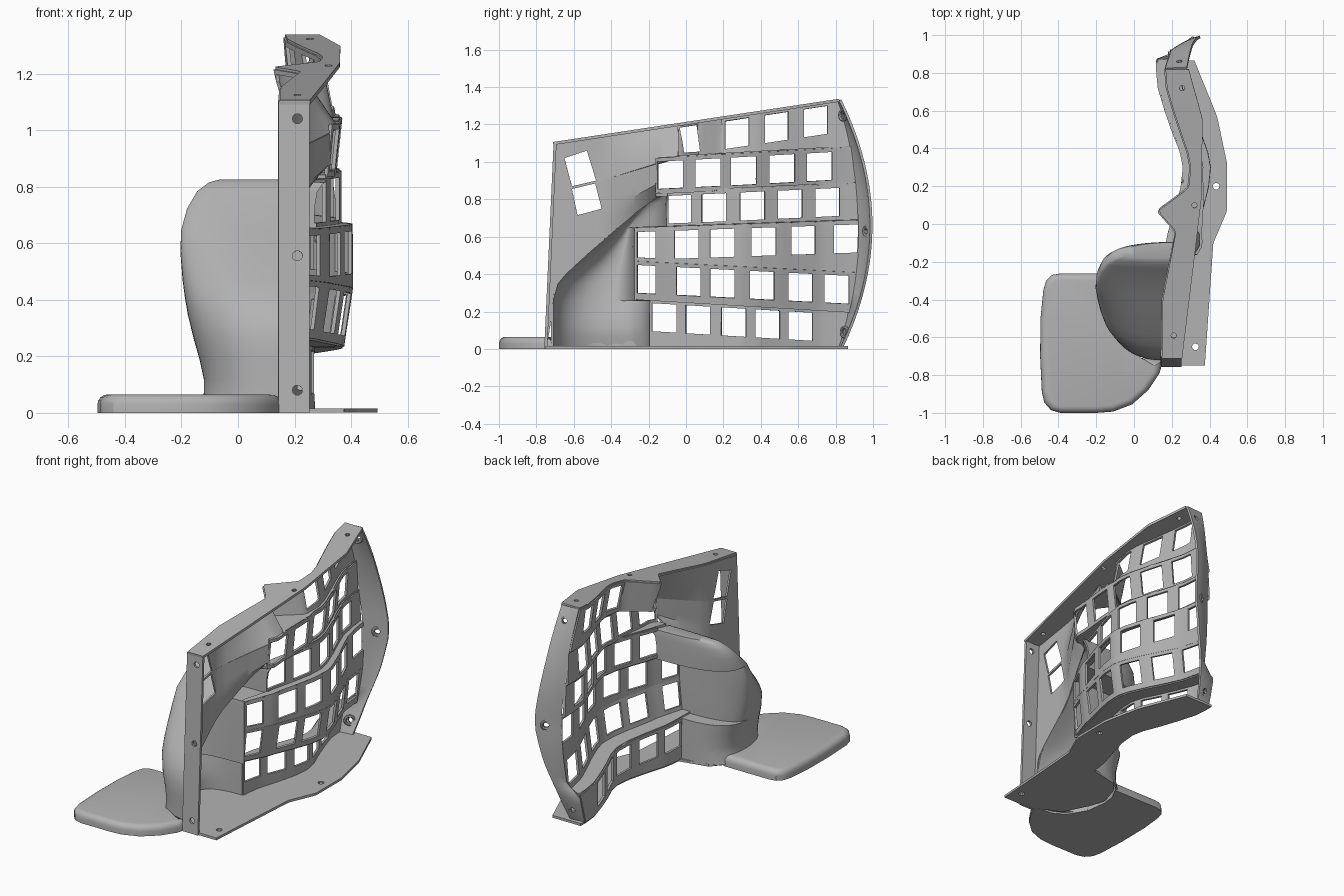
import bpy, bmesh, math
from mathutils import Vector

cube = bpy.data.objects.get("Cube")
if cube:
    bpy.data.objects.remove(cube, do_unlink=True)

grey = bpy.data.materials.new("plain_grey")
grey.use_nodes = True
grey.diffuse_color = (0.45, 0.45, 0.45, 1)
grey.node_tree.nodes["Principled BSDF"].inputs["Base Color"].default_value = grey.diffuse_color


def interp(pts, t):
    """Piecewise linear lookup."""
    if t <= pts[0][0]:
        return pts[0][1]
    for (a, p), (b, q) in zip(pts, pts[1:]):
        if t <= b:
            return p + (q - p) * (t - a) / (b - a)
    return pts[-1][1]


def finish(name, bm, thickness=0.0, angle=30):
    bmesh.ops.remove_doubles(bm, verts=bm.verts, dist=0.0005)
    bmesh.ops.recalc_face_normals(bm, faces=bm.faces)
    mesh = bpy.data.meshes.new(name)
    bm.to_mesh(mesh)
    bm.free()
    mesh.materials.append(grey)
    ob = bpy.data.objects.new(name, mesh)
    bpy.context.collection.objects.link(ob)
    bpy.ops.object.select_all(action='DESELECT')
    ob.select_set(True)
    bpy.context.view_layer.objects.active = ob
    if thickness:
        mod = ob.modifiers.new("thickness", 'SOLIDIFY')
        mod.thickness = thickness
        mod.offset = 0
        bpy.ops.object.modifier_apply(modifier=mod.name)
    bpy.ops.object.shade_smooth_by_angle(angle=math.radians(angle))


def sheet(bm, fn, nu, nv):
    """Grid surface from fn(u, v)."""
    g = [[bm.verts.new(fn(i / nu, j / nv)) for j in range(nv + 1)] for i in range(nu + 1)]
    for i in range(nu):
        for j in range(nv):
            bm.faces.new((g[i][j], g[i + 1][j], g[i + 1][j + 1], g[i][j + 1]))


def cut(bm, pts, a, b):
    """Cut a convex opening, drawn in the plane of coordinates a and b."""
    lo = [min(p[k] for p in pts) for k in (0, 1)]
    hi = [max(p[k] for p in pts) for k in (0, 1)]

    def touching():
        return [f for f in bm.faces if all(
            min(v.co[c] for v in f.verts) <= hi[k] and max(v.co[c] for v in f.verts) >= lo[k]
            for k, c in enumerate((a, b)))]

    edges = list(zip(pts, pts[1:] + pts[:1]))
    for p, q in edges:
        faces = touching()
        geom = set(faces)
        for f in faces:
            geom.update(f.edges)
            geom.update(f.verts)
        co, no = Vector(), Vector()
        co[a], co[b] = p
        no[a], no[b] = q[1] - p[1], p[0] - q[0]
        bmesh.ops.bisect_plane(bm, geom=list(geom), plane_co=co, plane_no=no.normalized())
    gone = []
    for f in touching():
        c = f.calc_center_median()
        s = [(q[0] - p[0]) * (c[b] - p[1]) - (q[1] - p[1]) * (c[a] - p[0]) for p, q in edges]
        if min(s) > 0 or max(s) < 0:
            gone.append(f)
    bmesh.ops.delete(bm, geom=gone, context='FACES')


def hole(bm, x, y, a, b, r=0.018):
    cut(bm, [(x + r * math.cos(k * math.pi / 5), y + r * math.sin(k * math.pi / 5))
             for k in range(10)], a, b)


# Shared curves of the wall
BASE = [(-.75, .147), (-.4, .152), (-.05, .22), (.1, .265), (.2, .29), (.3, .3), (.38, .285),
        (.45, .26), (.6, .21), (.72, .175), (.84, .165)]
WEIGHT = [(-.5, 0), (-.1, 1), (.5, 1), (.95, .5)]
FLAT = [(0, 0)]
SPIKE = [(-.04, 0), (.07, -.13), (.19, 0)]
SCOOP = [(-.45, 0), (-.25, .05), (-.12, .09), (0, .06), (.25, 0)]
TAIL = [(.4, 0), (.8, -.02)]


def wall_x(y, offset, bump=FLAT):
    return interp(BASE, y) + offset * interp(WEIGHT, y) + interp(bump, y)


def swell_x(y, amount):
    return wall_x(y, .05 * amount) + amount * interp(SCOOP, y)


def top_z(y):
    return 1.1 + .151 * (y + .7)


def rear_y(z):
    return .99 - .37 * (z - .66) ** 2


def wall_end(z):
    return rear_y(z) - .06 * max(0, 1 - ((z - .66) / .68) ** 2) - .005


def line(za, zb):
    return lambda y: za + (zb - za) * (y + .27) / 1.17


# Window rows: lower and upper x offset, start, window starts, window width, bump
L = [line(.01, .01), line(.27, .2), line(.47, .41), line(.645, .685),
     line(.83, .885), line(1.015, 1.08), top_z]
ROWS = [
    (-.035, -.035, -.19, (-.18, .0, .19, .37, .545), .13, TAIL),
    (.07, .1, -.27, (-.26, -.05, .13, .34, .545, .74), .13, FLAT),
    (.1, .1, -.27, (-.26, -.06, .13, .35, .56, .79), .13, FLAT),
    (.06, .06, -.1, (-.1, .085, .29, .49, .69), .13, FLAT),
    (.04, .06, -.16, (-.15, .05, .24, .445, .645), .135, SCOOP),
    (.04, .0, -.05, (-.015, .21, .42, .63), .125, SPIKE)]


def row_point(k, u, v, offset, start):
    y = start + u * (.9 - start)
    z = L[k](y) * (1 - v) + L[k + 1](y) * v
    y = start + u * (wall_end(z) - start)
    z = L[k](y) * (1 - v) + L[k + 1](y) * v
    return Vector((wall_x(y, offset, ROWS[k][5]), y, z))


for k, (o0, o1, start, windows, width, bump) in enumerate(ROWS):
    bm = bmesh.new()
    sheet(bm, lambda u, v: row_point(k, u, v, o0 + (o1 - o0) * v, start), 48, 4)
    for n, y in enumerate(windows):
        w = width - (.03 if k in (1, 2, 5) and n == 0 else 0)
        quad = []
        for yy, up in ((y, 0), (y + w, 0), (y + w, 1), (y, 1)):
            lo, hi = L[k](yy) + .02, L[k + 1](yy) - .02
            lo = max(lo, hi - .15)
            quad.append((yy - (.02 * up if k == 5 and n == 0 else 0), hi if up else lo))
        cut(bm, quad, 1, 2)
    if k < 5 and ROWS[k + 1][0] != o1:
        # ledge up to the next row
        after = ROWS[k + 1]
        first = after[2] if k == 4 else min(start, after[2])
        sheet(bm, lambda u, v: row_point(k, u, 1, o1, first).lerp(
            row_point(k + 1, u, 0, after[0], first), v), 48, 1)
    finish("window_row_%d" % (k + 1), bm, .014)

# Front panel above the bulge, swelling outward towards the windows
OPENING = [(-.74, .0), (-.715, .33), (-.65, .4), (-.4, .62), (-.27, .73), (-.16, .81)]


def crease(y):
    return interp([(-.45, .9), (-.05, 1.02)], y)


def panel_point(u, end, lower, upper, v, swell):
    y = -.745 + u * (end + .745)
    z = lower(y) * (1 - v) + upper(y) * v
    return Vector((swell_x(y, swell), y + .045 * z * (1 - u) ** 4, z))


def upper_point(u, v):
    return panel_point(u, -.045, crease, top_z, v, 1 - v)


bm = bmesh.new()
sheet(bm, lambda u, v: panel_point(u, -.16, lambda y: interp(OPENING, y), crease, v,
                                   min(1, .4 + 1.5 * v)), 40, 5)
sheet(bm, upper_point, 40, 4)
# side of the recess beside the spike
sheet(bm, lambda u, v: upper_point(1, v).lerp(row_point(5, 0, v, .04 * (1 - v), -.045), u), 1, 4)
cut(bm, [(-.65, 1.02), (-.53, 1.06), (-.48, .9), (-.61, .87)], 1, 2)
cut(bm, [(-.61, .855), (-.485, .885), (-.45, .75), (-.58, .715)], 1, 2)
finish("front_panel", bm, .012)

# Hollow bulge: rings of height, outermost x, front y, middle y, rear y, rear x
RINGS = [(.01, -.13, -.715, -.42, -.19, .165), (.07, -.115, -.715, -.42, -.19, .165),
         (.12, -.115, -.715, -.42, -.19, .165), (.19, -.13, -.715, -.41, -.19, .165),
         (.26, -.15, -.715, -.4, -.19, .165), (.26, -.15, -.715, -.4, -.27, .235),
         (.35, -.172, -.69, -.39, -.27, .235), (.41, -.182, -.64, -.38, -.27, .235),
         (.47, -.19, -.58, -.36, -.27, .235), (.57, -.198, -.46, -.33, -.27, .235),
         (.645, -.195, -.375, -.31, -.27, .235), (.645, -.195, -.375, -.31, -.1, .27),
         (.72, -.175, -.285, -.255, -.1, .27), (.78, -.14, -.23, -.21, -.1, .28),
         (.81, -.1, -.2, -.185, -.1, .3), (.82, -.06, -.18, -.17, -.1, .31)]
bm = bmesh.new()
N = 14
loops = []
for z, xl, yf, yc, yr, xe in RINGS:
    xf = swell_x(yf, .4)
    pts = []
    for i in range(2 * N + 1):
        t = math.pi / 2 * i / N
        s, c = abs(math.sin(t)), abs(math.cos(t))
        if i <= N:
            pts.append((xf - (xf - xl) * s ** .9, yc - (yc - yf) * c ** .9, z))
        else:
            pts.append((xe - (xe - xl) * s ** .75, yc + (yr - yc) * c ** .75, z))
    loops.append([bm.verts.new(p) for p in pts])
for a, b in zip(loops, loops[1:]):
    for i in range(2 * N):
        bm.faces.new((a[i], a[i + 1], b[i + 1], b[i]))
for i in range(N):
    j = 2 * N - i
    q = [loops[-1][n] for n in (i, i + 1, j - 1, j)]
    bm.faces.new(q if i < N - 1 else (q[0], q[1], q[3]))
finish("bulge", bm, .012, 50)

# Flanges round the wall
bm = bmesh.new()
sheet(bm, lambda u, v: (.143 + .109 * v, -.75 + .05 * u, 1.1 * u), 6, 2)
for z in (.08, .555, 1.04):
    hole(bm, .21, z, 0, 2)
finish("front_flange", bm, .016)

TOP_OUT = [(-.75, .25), (-.22, .315), (.16, .36), (.56, .362), (.82, .29)]
bm = bmesh.new()


def top_point(u, v):
    y = -.71 + 1.53 * u
    x = wall_x(y, 0, SPIKE)
    return (x + (interp(TOP_OUT, y) - x) * v, y, top_z(y))


sheet(bm, top_point, 76, 2)
for x, y in ((.21, -.59), (.32, .1), (.255, .72)):
    hole(bm, x, y, 0, 1, .014)
finish("top_flange", bm, .016)

REAR_OFFSET = [(.19, -.07), (.25, .07), (.65, .1), (.9, .06), (1.05, .05), (1.33, 0)]
REAR_OUT = [(0, .21), (.2, .25), (.4, .31), (.6, .35), (.7, .35), (1, .31), (1.33, .28)]
FIXINGS = [(.18, .09), (.29, .63), (.24, 1.25)]
bm = bmesh.new()


def rear_point(u, v):
    z = .01 + 1.32 * u
    y0 = wall_end(z)
    x0 = wall_x(y0, interp(REAR_OFFSET, z))
    bow = .5 * v * (1 - v)
    return (x0 + (interp(REAR_OUT, z) - x0) * v, y0 + (rear_y(z) - y0) * (v + bow), z)


sheet(bm, rear_point, 32, 6)
for x, z in FIXINGS:
    hole(bm, x, z, 0, 2, .015)
finish("rear_flange", bm, .014)

# Base plate, with the floor under the bulge
PLATE_OUT = [(-.75, .375), (-.1, .42), (.07, .493), (.32, .493), (.57, .44), (.865, .32)]
PLATE_IN = [(-.75, .143), (-.72, .13), (-.66, 0), (-.5, -.08), (-.4, -.11), (-.27, -.07),
            (-.19, .0), (-.18, .16)]
bm = bmesh.new()


def plate_point(u, v):
    y = -.75 + 1.615 * u
    x = interp(PLATE_IN, y) if y < -.18 else wall_x(y, -.035, TAIL)
    return (x + (interp(PLATE_OUT, y) - x) * v, y, .008)


sheet(bm, plate_point, 80, 2)
hole(bm, .325, -.65, 0, 1)
hole(bm, .435, .2, 0, 1)
finish("base_plate", bm, .015)

# Rounded step pad, its inner edge following the foot of the bulge
PAD = [(.155, -.72), (.135, -.79), (.075, -.88), (-.01, -.955), (-.11, -.993), (-.2, -1),
       (-.39, -1), (-.44, -.985), (-.475, -.945), (-.488, -.89), (-.497, -.7), (-.495, -.5),
       (-.48, -.35), (-.465, -.3), (-.435, -.27), (-.39, -.262)]
FOOT = [(-.075, -.262), (-.114, -.34), (-.122, -.42), (-.105, -.55), (-.035, -.665), (.04, -.71)]
bm = bmesh.new()
base = bm.faces.new([bm.verts.new((x, y, 0)) for x, y in PAD + FOOT])
top = bmesh.ops.extrude_face_region(bm, geom=[base])["geom"]
bmesh.ops.translate(bm, vec=(0, 0, .065), verts=[g for g in top if isinstance(g, bmesh.types.BMVert)])
bmesh.ops.holes_fill(bm, edges=bm.edges)
rim = [e for e in bm.edges if all(v.co.z > .06 for v in e.verts)
       and not all(v.co.x > -.13 and v.co.y > -.715 for v in e.verts)]
bmesh.ops.bevel(bm, geom=rim, offset=.035, segments=4, profile=.5, affect='EDGES', clamp_overlap=True)
finish("step_pad", bm)

# Raised rings round the rear fixing holes
for n, (x, z) in enumerate(FIXINGS):
    bpy.ops.mesh.primitive_torus_add(major_radius=.026, minor_radius=.009, major_segments=20,
                                     minor_segments=8, rotation=(math.pi / 2, 0, .7),
                                     location=(x, rear_y(z) - .022, z))
    ring = bpy.context.object
    ring.name = "fixing_ring_%d" % (n + 1)
    ring.data.materials.append(grey)
    bpy.ops.object.shade_smooth_by_angle()
